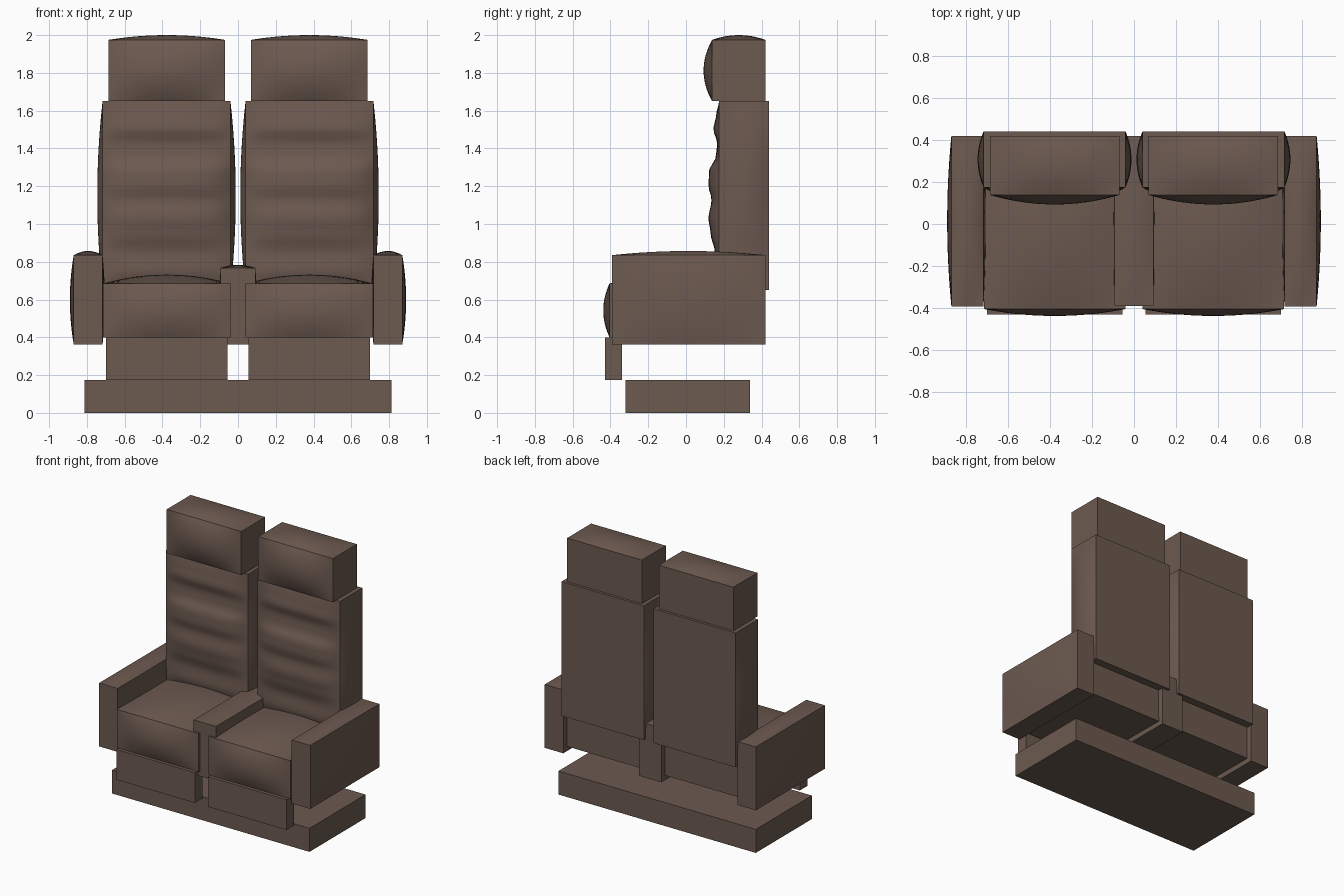
import bpy, bmesh, math
from mathutils import Vector

if "Cube" in bpy.data.objects:
    bpy.data.objects.remove(bpy.data.objects["Cube"])

leather = bpy.data.materials.new("brown leather")
leather.diffuse_color = (0.150, 0.101, 0.080, 1.0)
leather.use_nodes = True
leather.node_tree.nodes["Principled BSDF"].inputs["Base Color"].default_value = leather.diffuse_color


def dome(height):
    """Padded swelling that fades to nothing at the panel border."""
    return lambda u, v: height * 16 * u * (1 - u) * v * (1 - v)


# Lumbar profile of the backrest: (height, padding depth)
WAVE = [(0.65, 0.0), (0.75, 0.03), (0.85, 0.022), (0.95, 0.045), (1.03, 0.056),
        (1.13, 0.04), (1.20, 0.056), (1.28, 0.053), (1.36, 0.016), (1.43, 0.01),
        (1.50, 0.03), (1.58, 0.015), (1.65, 0.0)]


def lumbar(u, v):
    z = 0.65 + u
    for (z0, d0), (z1, d1) in zip(WAVE, WAVE[1:]):
        if z <= z1 + 1e-6:
            t = min(max((z - z0) / (z1 - z0), 0), 1)
            t = t * t * (3 - 2 * t)
            return (d0 + (d1 - d0) * t) * (1 - abs(2 * v - 1) ** 4)
    return 0.0


def padded_box(name, lo, hi, pads=None, n=1, mirror=False):
    """Box whose faces, keyed by (axis, side), may swell outwards."""
    pads = pads or {}
    bm = bmesh.new()
    for axis in range(3):
        b, c = (axis + 1) % 3, (axis + 2) % 3
        for side in (0, 1):
            pad = pads.get((axis, side))
            grid = []
            for i in range(n + 1):
                row = []
                for j in range(n + 1):
                    u, v = i / n, j / n
                    p = Vector((0, 0, 0))
                    p[axis] = hi[axis] if side else lo[axis]
                    p[b] = lo[b] + (hi[b] - lo[b]) * u
                    p[c] = lo[c] + (hi[c] - lo[c]) * v
                    if pad:
                        p[axis] += pad(u, v) * (1 if side else -1)
                    row.append(bm.verts.new(p))
                grid.append(row)
            for i in range(n):
                for j in range(n):
                    quad = [grid[i][j], grid[i + 1][j], grid[i + 1][j + 1], grid[i][j + 1]]
                    bm.faces.new(quad if side else quad[::-1])
    bmesh.ops.remove_doubles(bm, verts=bm.verts, dist=1e-5)
    mesh = bpy.data.meshes.new(name)
    bm.to_mesh(mesh)
    bm.free()
    mesh.materials.append(leather)
    obj = bpy.data.objects.new(name, mesh)
    bpy.context.collection.objects.link(obj)
    if pads:
        bpy.ops.object.select_all(action='DESELECT')
        obj.select_set(True)
        bpy.context.view_layer.objects.active = obj
        bpy.ops.object.shade_smooth_by_angle(angle=math.radians(30))
    if mirror:
        mod = obj.modifiers.new("Mirror", 'MIRROR')
        mod.use_mirror_merge = False
    return obj


LEFT, RIGHT, FRONT, TOP = (0, 0), (0, 1), (1, 0), (2, 1)

# Plinth under both seats
padded_box("base", (-0.813, -0.32, 0), (0.813, 0.34, 0.175))

# Folded leg rests
padded_box("leg_rests", (0.055, -0.43, 0.175), (0.70, -0.34, 0.40), mirror=True)

# Seat cushions
padded_box("seat_cushions", (0.04, -0.405, 0.40), (0.715, 0.38, 0.685),
           {TOP: dome(0.047), FRONT: dome(0.033)}, 20, True)

# Backrests with lumbar padding
padded_box("backrests", (0.04, 0.175, 0.65), (0.717, 0.44, 1.65),
           {FRONT: lumbar, LEFT: dome(0.028), RIGHT: dome(0.028)}, 36, True)

# Headrests
padded_box("headrests", (0.07, 0.138, 1.65), (0.685, 0.42, 1.975),
           {TOP: dome(0.025), FRONT: dome(0.045)}, 20, True)

# Outer armrests
padded_box("outer_armrests", (0.717, -0.392, 0.363), (0.87, 0.42, 0.835),
           {TOP: dome(0.022), RIGHT: dome(0.02), LEFT: dome(0.012)}, 20, True)

# Shared middle armrest
padded_box("middle_armrest", (-0.092, -0.39, 0.363), (0.092, 0.42, 0.768),
           {TOP: dome(0.015), LEFT: dome(0.008), RIGHT: dome(0.008)}, 20)
